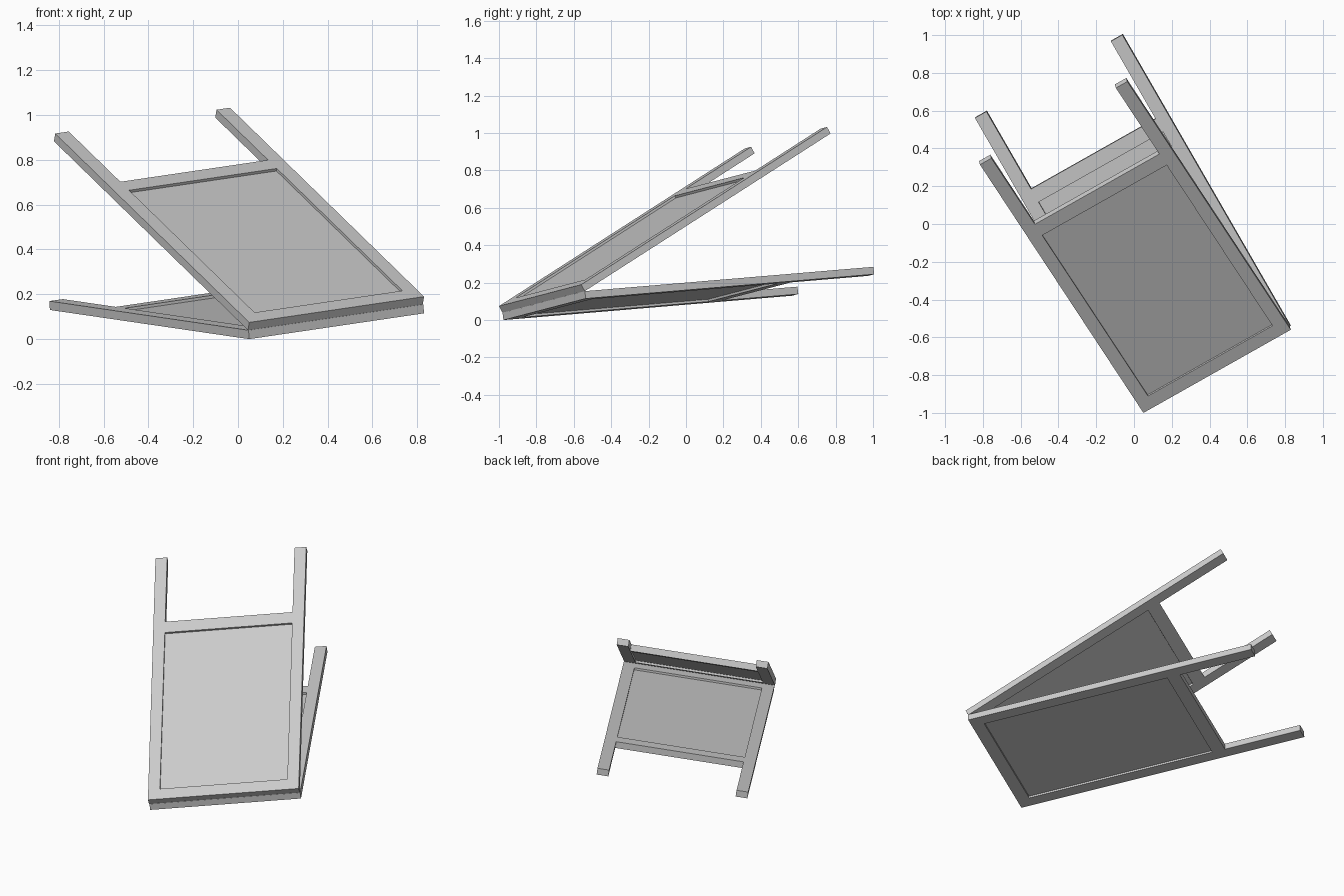
import bpy
import bmesh
from mathutils import Matrix, Vector

cube = bpy.data.objects.get("Cube")
if cube:
    bpy.data.objects.remove(cube, do_unlink=True)

grey = bpy.data.materials.new("light_grey")
grey.use_nodes = True
colour = (0.6, 0.6, 0.6, 1)
grey.diffuse_color = colour
grey.node_tree.nodes["Principled BSDF"].inputs["Base Color"].default_value = colour

THICK = 0.04
XS = [0, 0.07, 0.833, 0.903]            # stile edges across the board
YS = [0, 0.075, 1.23, 1.31, 1.785]      # rail edges, then the leg ends
HINGE = Vector((0.78, 0.44, 0.115)).normalized()


def slab(name, cells, top, thick, matrix):
    """Flat slab made of grid cells, extruded down from its top."""
    bm = bmesh.new()
    for i, j in cells:
        corners = [(i, j), (i + 1, j), (i + 1, j + 1), (i, j + 1)]
        bm.faces.new([bm.verts.new((XS[a], YS[b], top)) for a, b in corners])
    bmesh.ops.remove_doubles(bm, verts=bm.verts[:], dist=0.0001)
    extruded = bmesh.ops.extrude_face_region(bm, geom=bm.faces[:], use_keep_orig=True)
    verts = [v for v in extruded["geom"] if isinstance(v, bmesh.types.BMVert)]
    bmesh.ops.translate(bm, verts=verts, vec=(0, 0, -thick))
    bmesh.ops.recalc_face_normals(bm, faces=bm.faces[:])
    mesh = bpy.data.meshes.new(name)
    bm.to_mesh(mesh)
    bm.free()
    mesh.materials.append(grey)
    obj = bpy.data.objects.new(name, mesh)
    obj.matrix_world = matrix
    bpy.context.collection.objects.link(obj)


def leaf(name, origin, along):
    """One half of the folding sign: frame with legs and a recessed board."""
    v = Vector(along)
    v = (v - HINGE * v.dot(HINGE)).normalized()
    n = HINGE.cross(v)
    matrix = Matrix((HINGE, v, n)).transposed().to_4x4()
    matrix.translation = origin
    frame = [(i, j) for i in range(3) for j in range(4) if i != 1 or j in (0, 2)]
    slab(name + "_frame", frame, 0, THICK, matrix)
    slab(name + "_board", [(1, 1)], -0.013, 0.014, matrix)


# Two leaves meeting along the hinge edge
leaf("upper_leaf", (0.05, -1.0, 0.074), (-0.86, 1.32, 0.845))
leaf("lower_leaf", (0.047, -0.981, 0.039), (-0.885, 1.54, 0.13))
